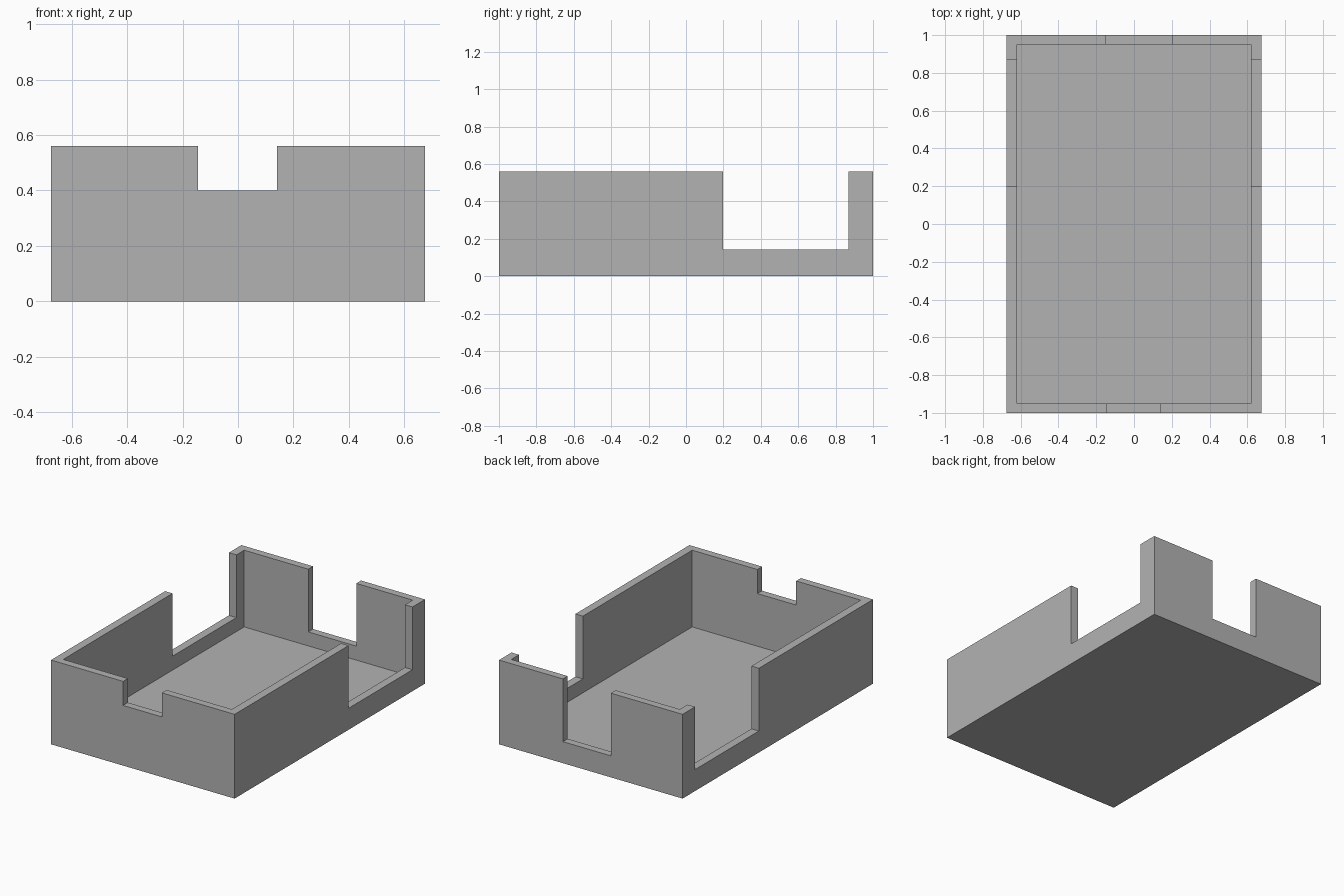
import bpy
import bmesh
from mathutils import Vector

# Remove the default object
default = bpy.data.objects.get("Cube")
if default:
    bpy.data.objects.remove(default, do_unlink=True)

HALF_X, HALF_Y, HEIGHT = 0.675, 1.0, 0.56
INNER_X, INNER_Y, FLOOR = 0.62, 0.95, 0.05
OVER = 0.2  # how far cutters reach past the tray

# Grey material
grey = bpy.data.materials.new("plain grey")
colour = (0.45, 0.45, 0.45, 1.0)
grey.use_nodes = True
grey.diffuse_color = colour
grey.node_tree.nodes["Principled BSDF"].inputs["Base Color"].default_value = colour


def box(name, low, high):
    """Axis-aligned box between two opposite corners."""
    low, high = Vector(low), Vector(high)
    bm = bmesh.new()
    bmesh.ops.create_cube(bm, size=1)
    bmesh.ops.scale(bm, vec=high - low, verts=bm.verts)
    bmesh.ops.translate(bm, vec=(low + high) / 2, verts=bm.verts)
    mesh = bpy.data.meshes.new(name)
    bm.to_mesh(mesh)
    bm.free()
    mesh.materials.append(grey)
    obj = bpy.data.objects.new(name, mesh)
    bpy.context.collection.objects.link(obj)
    return obj


def cut(target, cutter):
    """Subtract the cutter, then discard it."""
    cutter.hide_render = True
    mod = target.modifiers.new(cutter.name, "BOOLEAN")
    mod.operation = "DIFFERENCE"
    mod.solver = "EXACT"
    mod.object = cutter
    bpy.context.view_layer.objects.active = target
    bpy.ops.object.modifier_apply(modifier=mod.name)
    bpy.data.objects.remove(cutter, do_unlink=True)


# Solid tray body
top = HEIGHT + OVER
tray = box("tray", (-HALF_X, -HALF_Y, 0), (HALF_X, HALF_Y, HEIGHT))

# Hollow interior
cut(tray, box("cavity", (-INNER_X, -INNER_Y, FLOOR), (INNER_X, INNER_Y, top)))

# Shallow front notch, deep back notch, and matching openings in both sides
cut(tray, box("front_notch", (-0.145, -HALF_Y - OVER, 0.40), (0.14, -0.8, top)))
cut(tray, box("back_notch", (-0.148, 0.8, 0.143), (0.205, HALF_Y + OVER, top)))
cut(tray, box("side_openings", (-HALF_X - OVER, 0.198, 0.143),
              (HALF_X + OVER, 0.869, top)))
